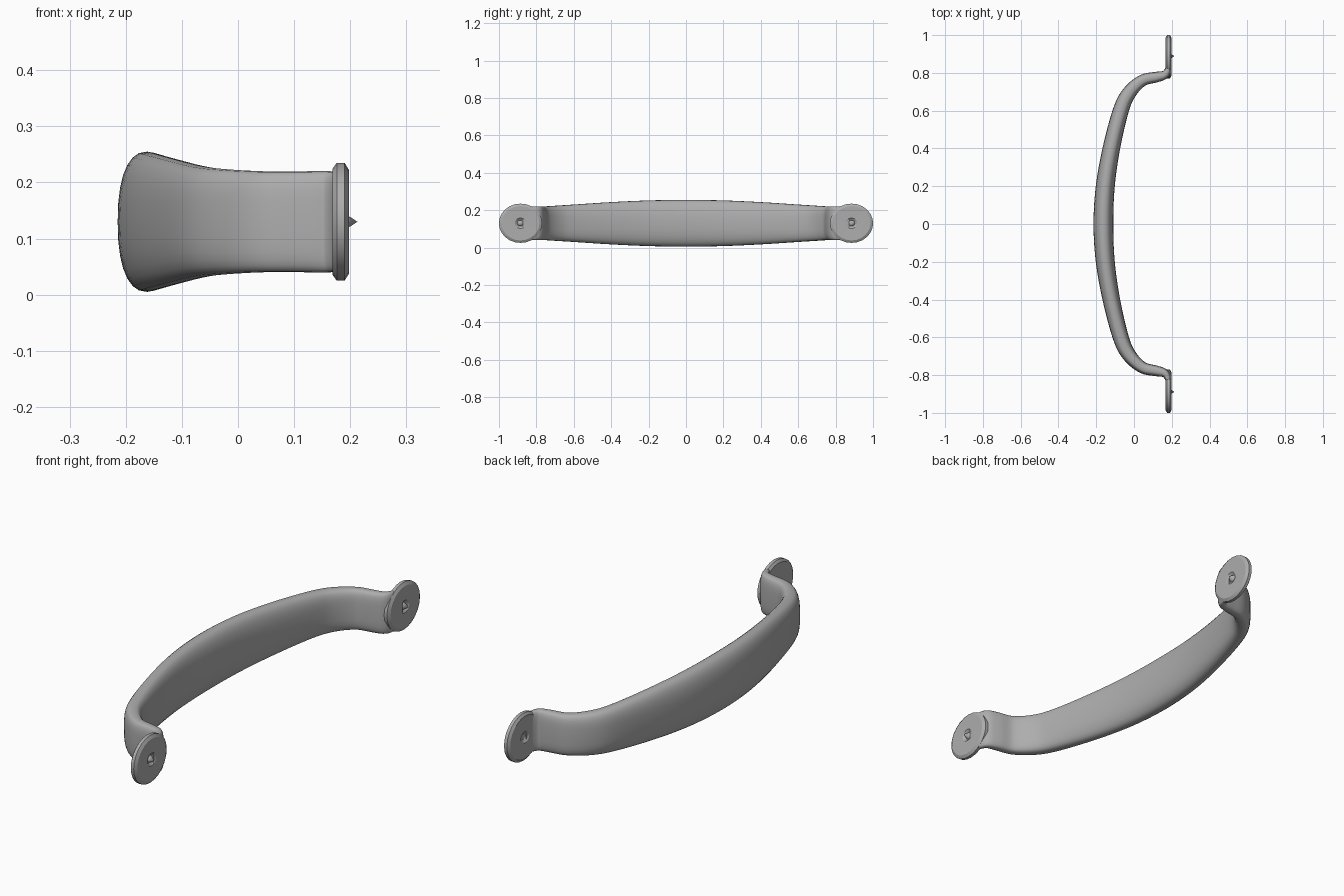
import bpy, bmesh, math
from mathutils import Vector

cube = bpy.data.objects.get("Cube")
if cube:
    bpy.data.objects.remove(cube, do_unlink=True)

MID_Z = 0.13

# Single grey metal
metal = bpy.data.materials.new("grey metal")
metal.use_nodes = True
grey = (0.42, 0.42, 0.42, 1)
metal.diffuse_color = grey
metal.node_tree.nodes["Principled BSDF"].inputs["Base Color"].default_value = grey


def finish(name, bm, angle):
    bmesh.ops.recalc_face_normals(bm, faces=bm.faces[:])
    mesh = bpy.data.meshes.new(name)
    bm.to_mesh(mesh)
    bm.free()
    mesh.materials.append(metal)
    obj = bpy.data.objects.new(name, mesh)
    bpy.context.collection.objects.link(obj)
    bpy.ops.object.select_all(action='DESELECT')
    obj.select_set(True)
    bpy.context.view_layer.objects.active = obj
    bpy.ops.object.shade_smooth_by_angle(angle=math.radians(angle))
    return obj


def bridge(bm, a, b):
    n = len(a)
    for i in range(n):
        bm.faces.new((a[i], a[(i + 1) % n], b[(i + 1) % n], b[i]))


def smooth_path(keys, steps):
    """Catmull-Rom interpolation through the keys."""
    out = []
    for i in range(len(keys) - 1):
        p0, p1 = keys[max(i - 1, 0)], keys[i]
        p2, p3 = keys[i + 1], keys[min(i + 2, len(keys) - 1)]
        for s in range(steps):
            t = s / steps
            out.append(p1 + (p2 - p0) * t / 2
                       + (2 * p0 - 5 * p1 + 4 * p2 - p3) * t * t / 2
                       + (3 * p1 - p0 - 3 * p2 + p3) * t ** 3 / 2)
    return out + [keys[-1]]


def power(value, e):
    return math.copysign(abs(value) ** e, value)


# Grip: swept lens section; each key is x, y, thickness, half width
half = [(-0.162, 0, 0.105, 0.125), (-0.152, 0.2, 0.1, 0.122),
        (-0.12, 0.4, 0.092, 0.113), (-0.07, 0.6, 0.084, 0.1),
        (-0.025, 0.695, 0.075, 0.094), (0.045, 0.76, 0.062, 0.09),
        (0.12, 0.778, 0.056, 0.09), (0.165, 0.792, 0.044, 0.09),
        (0.182, 0.83, 0.028, 0.088), (0.183, 0.87, 0.024, 0.08)]
keys = [Vector((x, -y, t, w)) for x, y, t, w in half[:0:-1]]
keys += [Vector(k) for k in half]
path = smooth_path(keys, 5)

bm = bmesh.new()
rings = []
SIDES = 28
for i, p in enumerate(path):
    tangent = (path[min(i + 1, len(path) - 1)] - path[max(i - 1, 0)]).xy.normalized()
    normal = Vector((tangent.y, -tangent.x))
    e = 0.85 - 0.3 * min(1, abs(p.y) / 0.8) ** 3
    ring = []
    for k in range(SIDES):
        a = math.tau * k / SIDES
        c = p.xy + normal * (p.z / 2 * power(math.cos(a), e))
        ring.append(bm.verts.new((c.x, c.y, MID_Z + p.w * power(math.sin(a), e))))
    rings.append(ring)
for a, b in zip(rings, rings[1:]):
    bridge(bm, a, b)
bm.faces.new(rings[0])
bm.faces.new(rings[-1])
finish("grip", bm, 50)

# Mounting tabs: turned discs with a dimpled screw point; radius, x
profile = [(0.016, 0.188), (0.028, 0.197), (0.092, 0.198), (0.105, 0.19),
           (0.105, 0.176), (0.094, 0.168), (0.026, 0.168), (0.012, 0.178)]
TAB_SIDES = 24
for name, side in (("front_tab", -1), ("back_tab", 1)):
    bm = bmesh.new()
    rings = []
    for r, x in profile:
        rings.append([bm.verts.new((x, side * 0.885 + 1.1 * r * math.cos(math.tau * k / TAB_SIDES),
                                    MID_Z + r * math.sin(math.tau * k / TAB_SIDES)))
                      for k in range(TAB_SIDES)])
    for a, b in zip(rings, rings[1:]):
        bridge(bm, a, b)
    tip = bm.verts.new((0.213, side * 0.89, MID_Z))
    for k in range(TAB_SIDES):
        bm.faces.new((rings[0][k], rings[0][(k + 1) % TAB_SIDES], tip))
    bm.faces.new(rings[-1])
    finish(name, bm, 30)
